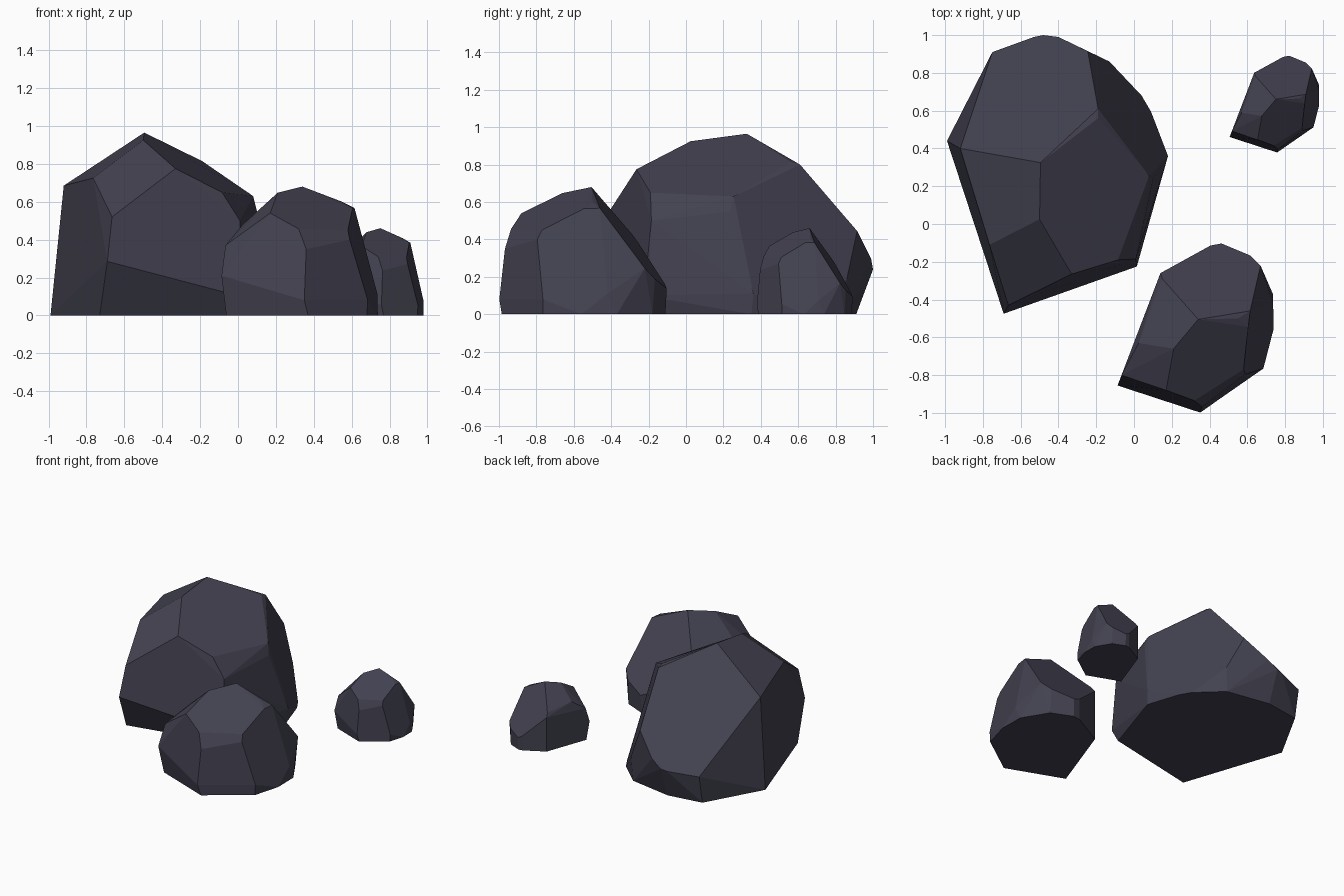
import bpy, bmesh
from math import radians
from mathutils import Vector

stone = bpy.data.materials.new("dark_stone")
stone.diffuse_color = (0.055, 0.053, 0.08, 1)


def rock(name, corners, loc=(0, 0, 0), pivot=(0, 0, 0), scale=(1, 1, 1)):
    """Flat-faceted boulder: convex hull of its corners, near-coplanar faces merged."""
    bm = bmesh.new()
    for c in corners:
        bm.verts.new((Vector(c) - Vector(pivot)) * Vector(scale))
    hull = bmesh.ops.convex_hull(bm, input=bm.verts)
    junk = [v for v in bm.verts if not v.link_faces]
    bmesh.ops.delete(bm, geom=junk, context='VERTS')
    bmesh.ops.dissolve_limit(bm, angle_limit=radians(5), verts=bm.verts, edges=bm.edges)
    bmesh.ops.recalc_face_normals(bm, faces=bm.faces)
    me = bpy.data.meshes.new(name)
    bm.to_mesh(me)
    bm.free()
    me.materials.append(stone)
    ob = bpy.data.objects.new(name, me)
    ob.location = loc
    bpy.context.collection.objects.link(ob)
    return ob


# large boulder: crown, front rim, right rim, back rim, then the ground outline
large = [
    (-.495, .325, .965), (-.5, .025, .925), (-.19, .56, .815), (-.19, .61, .80),
    (-.92, .40, .685), (-.765, -.11, .725), (-.665, -.43, .52), (-.33, -.265, .775),
    (-.085, -.19, .65), (.01, -.185, .50), (.015, -.225, .10), (-.69, -.475, .285),
    (.08, .255, .63), (.10, .235, .55), (.18, .36, .11),
    (-.24, .68, .71), (-.245, .915, .445), (-.13, .86, .19),
    (-.40, .99, .295), (-.48, 1.0, .24), (-.53, .99, .23), (-.75, .91, .215),
    (-.99, .44, 0), (-.73, -.33, 0), (0, -.175, 0), (.17, .35, 0),
    (.09, .595, 0), (.04, .68, 0), (-.14, .85, 0), (-.48, .91, 0), (-.75, .87, 0),
]
rock("large_boulder", large)

# smaller boulder shape: crown, front-left, right, back, then the ground outline
small = [
    (.34, -.505, .68), (.21, -.66, .648), (.025, -.63, .48), (.17, -.88, .54),
    (.32, -.935, .457), (.36, -.968, .35), (.35, -.998, .08),
    (-.066, -.80, .37), (-.087, -.855, .21), (.15, -.29, .43), (.14, -.26, .39),
    (.55, -.5, .60), (.605, -.545, .565), (.615, -.46, .567),
    (.58, -.77, .45), (.59, -.795, .40), (.685, -.765, .08), (.665, -.31, .33),
    (.737, -.42, .11), (.67, -.22, .246), (.616, -.167, .189),
    (.463, -.103, .138), (.405, -.114, .164),
    (-.062, -.82, 0), (.37, -.985, 0), (.68, -.765, 0), (.738, -.56, 0),
    (.735, -.37, 0), (.62, -.18, 0), (.46, -.11, 0), (.40, -.118, 0), (.14, -.26, 0),
]
base = (.325, -.55, 0)
rock("medium_boulder", small, loc=base, pivot=base)
rock("small_boulder", small, loc=(.743, .635, 0), pivot=base, scale=(.575, .572, .677))
